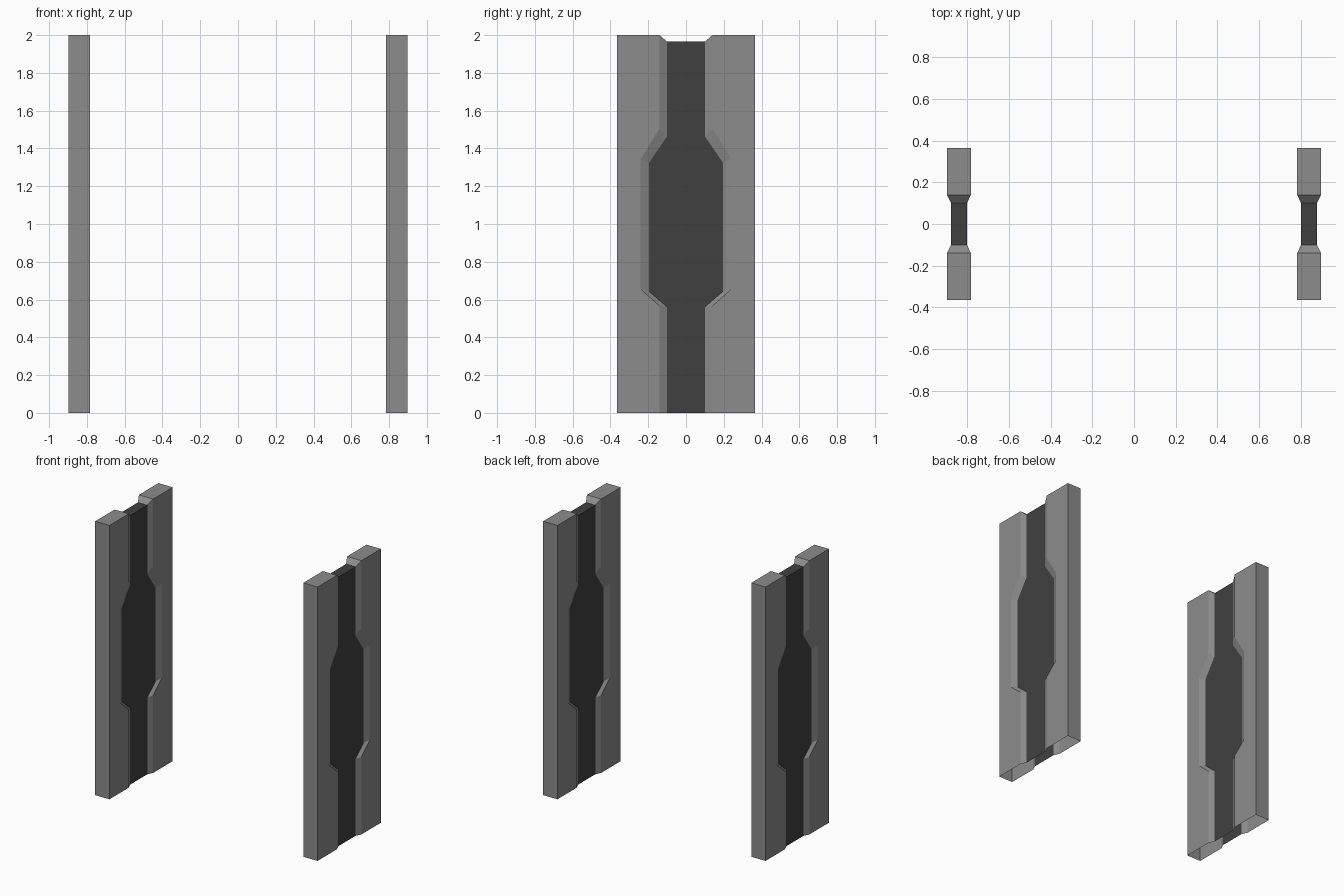
import bpy, bmesh

if "Cube" in bpy.data.objects:
    bpy.data.objects.remove(bpy.data.objects["Cube"])

HALF_W, HALF_T, CORE_T = 0.365, 0.0575, 0.038
CENTRE_X = 0.841

# Rim and floor of the recess as (y, z), bottom to top
RIM = [(0.14, 0), (0.14, 0.567), (0.24, 0.655), (0.24, 1.345), (0.14, 1.505), (0.14, 2.0)]
FLOOR = [(0.10, 0), (0.10, 0.56), (0.195, 0.643), (0.195, 1.325), (0.10, 1.464), (0.10, 1.965)]


def material(name, value):
    m = bpy.data.materials.new(name)
    m.diffuse_color = (value, value, value, 1)
    m.use_nodes = True
    m.node_tree.nodes["Principled BSDF"].inputs["Base Color"].default_value = m.diffuse_color
    return m


grey = material("grey metal", 0.262)
dark = material("dark recess", 0.051)

bm = bmesh.new()


def face(points, mat=0):
    f = bm.faces.new([bm.verts.new(p) for p in points])
    f.material_index = mat


for sx in (-1, 1):
    ox, ix = sx * HALF_T, sx * CORE_T
    for sy in (-1, 1):
        # raised flat plate beside the recess
        face([(ox, sy * HALF_W, 0)] + [(ox, sy * y, z) for y, z in RIM]
             + [(ox, sy * HALF_W, 2.0)])
        # bevelled recess wall
        for i in range(len(RIM) - 1):
            (a, az), (b, bz) = RIM[i:i + 2]
            (c, cz), (d, dz) = FLOOR[i:i + 2]
            face([(ox, sy * a, az), (ox, sy * b, bz), (ix, sy * d, dz), (ix, sy * c, cz)])
    # dark recess floor
    face([(ix, y, z) for y, z in FLOOR] + [(ix, -y, z) for y, z in reversed(FLOOR)], 1)

for sy in (-1, 1):
    w, r, f = sy * HALF_W, sy * 0.14, sy * 0.10
    # narrow end, top cap and sloped top notch; the underside stays open
    face([(-HALF_T, w, 0), (HALF_T, w, 0), (HALF_T, w, 2), (-HALF_T, w, 2)])
    face([(-HALF_T, w, 2), (HALF_T, w, 2), (HALF_T, r, 2), (-HALF_T, r, 2)])
    face([(-HALF_T, r, 2), (HALF_T, r, 2), (CORE_T, f, 1.965), (-CORE_T, f, 1.965)])

# dark top of the core
face([(-CORE_T, -0.1, 1.965), (CORE_T, -0.1, 1.965), (CORE_T, 0.1, 1.965), (-CORE_T, 0.1, 1.965)], 1)

bmesh.ops.remove_doubles(bm, verts=bm.verts, dist=1e-5)
bmesh.ops.recalc_face_normals(bm, faces=bm.faces)
mesh = bpy.data.meshes.new("side_panel")
bm.to_mesh(mesh)
bm.free()
mesh.materials.append(grey)
mesh.materials.append(dark)

# matching pair of upright panels
for name, x in (("left_panel", -CENTRE_X), ("right_panel", CENTRE_X)):
    ob = bpy.data.objects.new(name, mesh)
    ob.location.x = x
    bpy.context.collection.objects.link(ob)
